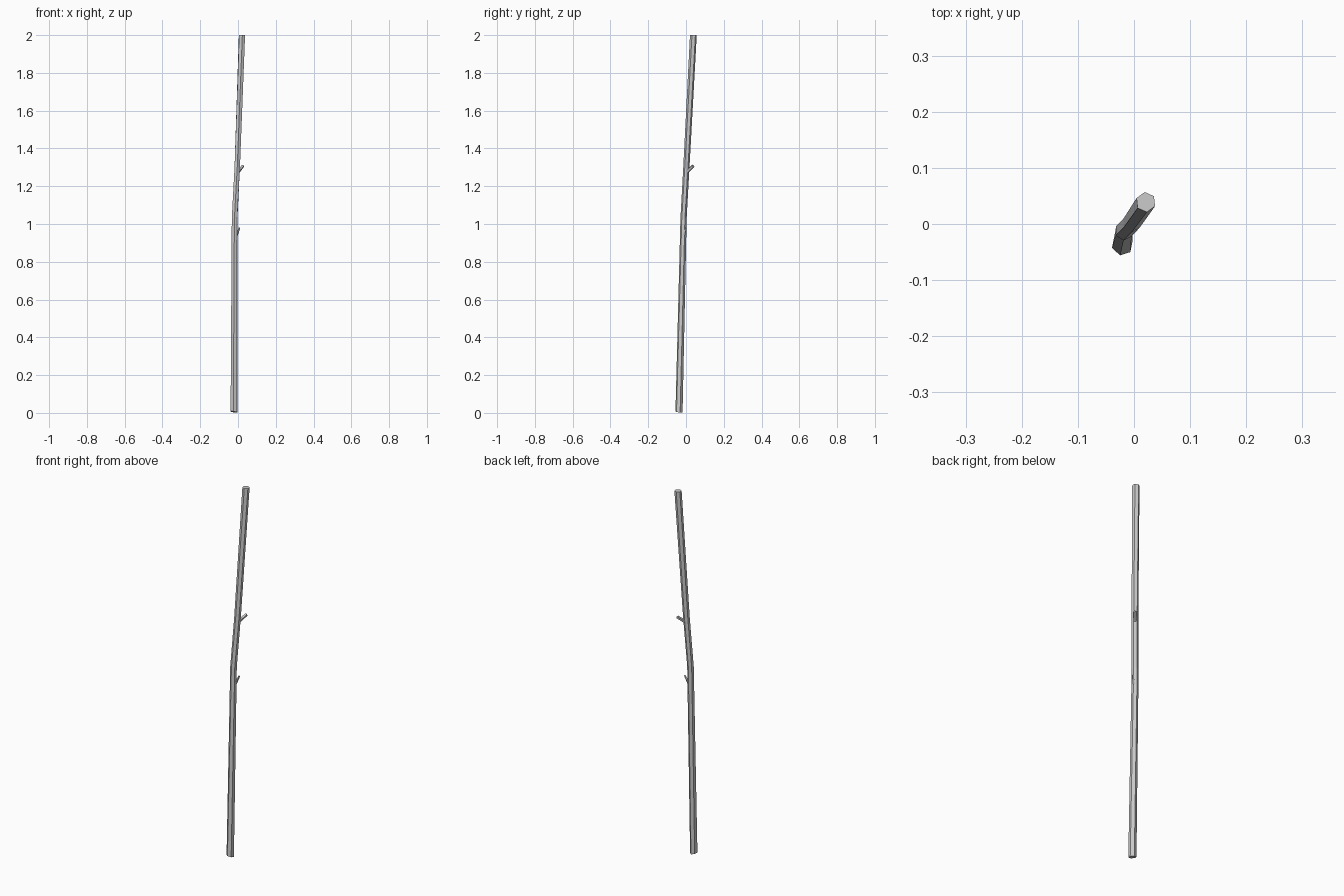
import bpy, bmesh
from math import sin, cos, radians, tau
from mathutils import Vector

if "Cube" in bpy.data.objects:
    bpy.data.objects.remove(bpy.data.objects["Cube"])


def add_object(name, bm):
    bmesh.ops.recalc_face_normals(bm, faces=bm.faces)
    mesh = bpy.data.meshes.new(name)
    bm.to_mesh(mesh)
    bm.free()
    obj = bpy.data.objects.new(name, mesh)
    bpy.context.collection.objects.link(obj)


def tube(name, stations, sides):
    """Loft rings through (centre, radius, phase in degrees, direction)."""
    bm = bmesh.new()
    rings = []
    for centre, radius, phase, direction in stations:
        turn = Vector((0, 0, 1)).rotation_difference(Vector(direction))
        ring = []
        for i in range(sides):
            a = radians(phase) + tau * i / sides
            offset = turn @ Vector((radius * cos(a), radius * sin(a), 0))
            ring.append(bm.verts.new(Vector(centre) + offset))
        rings.append(ring)
    for low, high in zip(rings, rings[1:]):
        for i in range(sides):
            j = (i + 1) % sides
            bm.faces.new((low[i], low[j], high[j], high[i]))
    bm.faces.new(rings[0])
    bm.faces.new(rings[-1])
    add_object(name, bm)


# Main stick: slightly bent hexagonal pole with a tilted foot
tube("stick", [
    ((-0.021, -0.037, 0.005), 0.0195, 18, (0.16, 0.16, 1)),
    ((-0.018, -0.013, 1.03), 0.0165, 26, (0, 0, 1)),
    ((-0.004, 0.002, 1.30), 0.0165, 30, (0, 0, 1)),
    ((0.021, 0.039, 2.0), 0.0180, 36, (0, 0, 1)),
], 6)


def twig(name, base, tip, r_base, r_tip, sides):
    d = Vector(tip) - Vector(base)
    tube(name, [(base, r_base, 20, d), (tip, r_tip, 20, d)], sides)


# Broken side twigs
twig("upper_twig", (-0.002, 0.003, 1.274), (0.026, 0.038, 1.308), 0.010, 0.008, 5)
twig("lower_twig", (-0.012, -0.012, 0.93), (0.008, 0.000, 0.980), 0.008, 0.004, 4)
